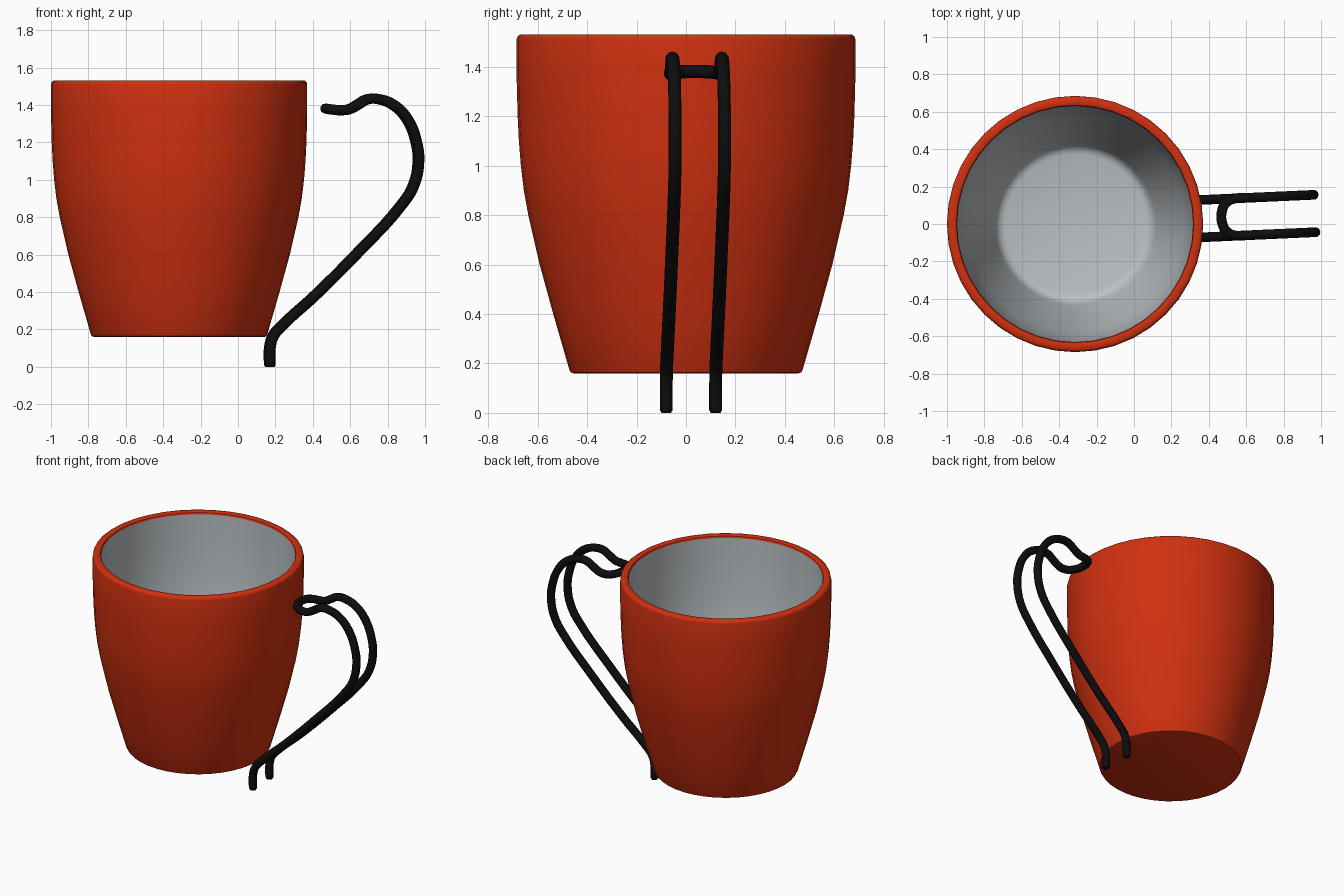
import bpy, bmesh, math
from mathutils import Matrix

cube = bpy.data.objects.get("Cube")
if cube:
    bpy.data.objects.remove(cube, do_unlink=True)


def make_material(name, rgb, roughness=0.5):
    mat = bpy.data.materials.new(name)
    mat.use_nodes = True
    mat.diffuse_color = (*rgb, 1)
    bsdf = mat.node_tree.nodes["Principled BSDF"]
    bsdf.inputs["Base Color"].default_value = (*rgb, 1)
    bsdf.inputs["Roughness"].default_value = roughness
    return mat


red = make_material("red enamel", (0.63, 0.03, 0.005))
grey = make_material("light grey lining", (0.50, 0.53, 0.55))
black = make_material("black wire", (0.004, 0.004, 0.004))


def smooth(obj, degrees=40):
    bpy.ops.object.select_all(action='DESELECT')
    obj.select_set(True)
    bpy.context.view_layer.objects.active = obj
    bpy.ops.object.shade_smooth_by_angle(angle=math.radians(degrees))


def lathe(name, profile, mat, cap, sides=40):
    """Turn (radius, z) points around z and close the floor ring."""
    bm = bmesh.new()
    rings = []
    for r, z in profile:
        angles = [2 * math.pi * i / sides for i in range(sides)]
        rings.append([bm.verts.new((r * math.cos(a), r * math.sin(a), z)) for a in angles])
    for low, high in zip(rings, rings[1:]):
        for i in range(sides):
            j = (i + 1) % sides
            bm.faces.new((low[i], low[j], high[j], high[i]))
    bm.faces.new(rings[0][::-1] if cap == "first" else rings[-1])
    mesh = bpy.data.meshes.new(name)
    bm.to_mesh(mesh)
    bm.free()
    mesh.materials.append(mat)
    obj = bpy.data.objects.new(name, mesh)
    bpy.context.collection.objects.link(obj)
    obj.location.x = -0.315
    smooth(obj)
    return obj


# Cup: red outside with rounded rim, then the grey lining
wall = [(0.472, 0.175), (0.537, 0.4), (0.592, 0.6), (0.638, 0.8), (0.656, 0.9),
        (0.668, 1.0), (0.676, 1.1), (0.681, 1.2), (0.685, 1.35)]
rim = [(0.685, 1.51), (0.682, 1.522), (0.672, 1.53), (0.643, 1.53), (0.635, 1.526), (0.631, 1.515)]
lathe("cup_shell", [(0.455, 0.16), (0.466, 0.164)] + wall + rim, red, "first")

lining = [rim[-1]] + [(r - 0.055, z) for r, z in wall[:0:-1]]
lining += [(0.432, 0.225), (0.42, 0.195), (0.402, 0.175), (0.375, 0.167)]
lathe("cup_lining", lining, grey, "last")

# Handle: one bent wire, up one rail, round the loop and down the other
rail = [(0, 0), (0, 0.012), (0, 0.10), (0.018, 0.165), (0.07, 0.225), (0.24, 0.38),
        (0.48, 0.62), (0.70, 0.86), (0.765, 0.96), (0.795, 1.09), (0.782, 1.21),
        (0.735, 1.325), (0.67, 1.395), (0.59, 1.43), (0.52, 1.43), (0.47, 1.402),
        (0.425, 1.378), (0.38, 1.372)]
half_gap = 0.1
side = [(x, -half_gap, z) for x, z in rail]
side += [(0.335, -0.085, 1.376), (0.305, -0.045, 1.38)]
path = side + [(x, -y, z) for x, y, z in reversed(side)]

curve = bpy.data.curves.new("handle", 'CURVE')
curve.dimensions = '3D'
curve.bevel_depth = 0.027
curve.bevel_resolution = 3
curve.resolution_u = 5
curve.use_fill_caps = True
spline = curve.splines.new('BEZIER')
spline.bezier_points.add(len(path) - 1)
for point, co in zip(spline.bezier_points, path):
    point.co = co
    point.handle_left_type = point.handle_right_type = 'AUTO'
for end in (spline.bezier_points[0], spline.bezier_points[-1]):
    end.radius = 0.75
curve.materials.append(black)

handle = bpy.data.objects.new("handle", curve)
bpy.context.collection.objects.link(handle)
bpy.ops.object.select_all(action='DESELECT')
handle.select_set(True)
bpy.context.view_layer.objects.active = handle
bpy.ops.object.convert(target='MESH')
handle = bpy.context.view_layer.objects.active

# The handle is turned slightly about its foot
handle.data.transform(Matrix.Translation((0.17, 0.02, 0)) @ Matrix.Rotation(math.radians(2.6), 4, 'Z'))
smooth(handle, 50)
